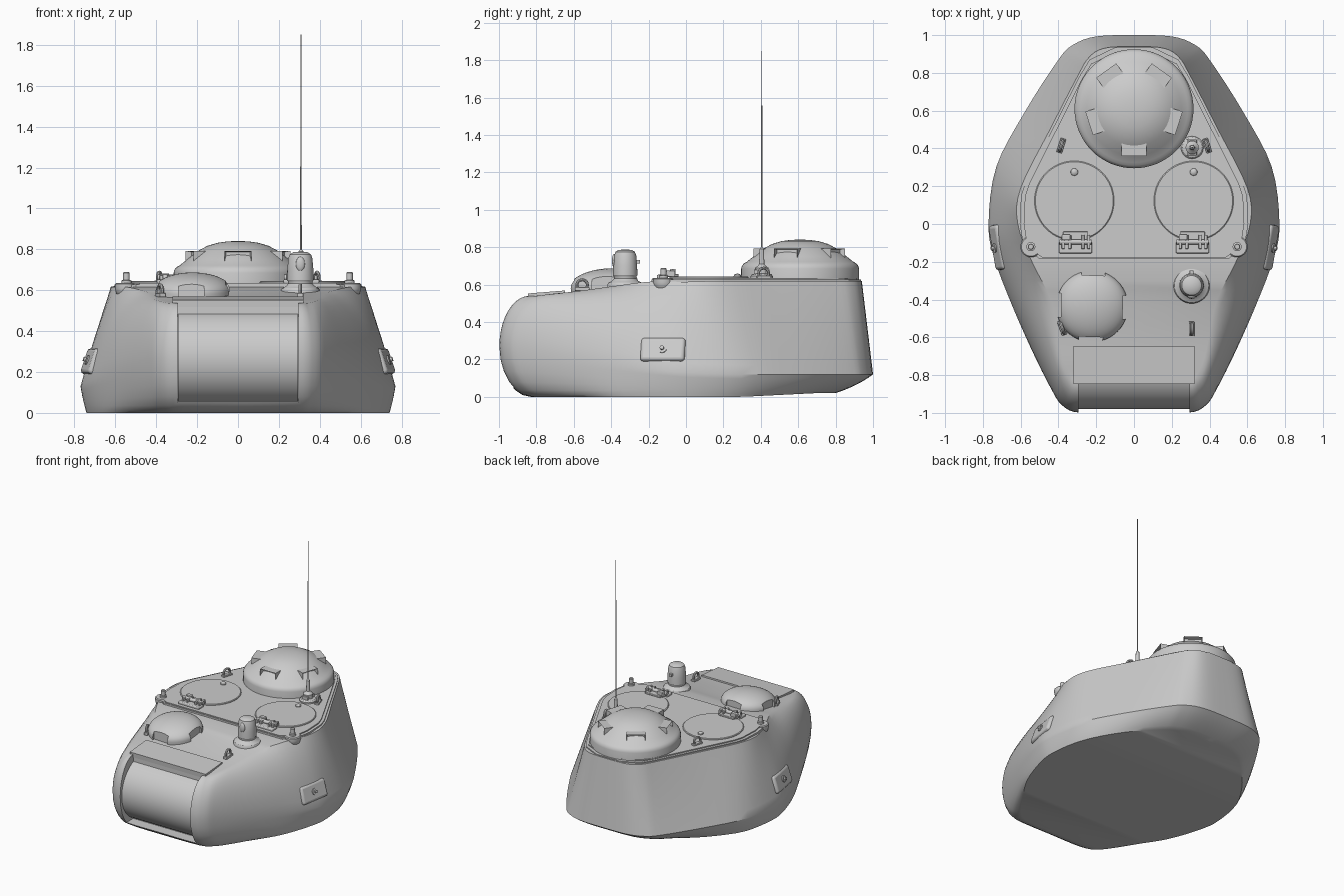
import bpy, bmesh, math
from mathutils import Vector, Matrix, Euler

if "Cube" in bpy.data.objects:
    bpy.data.objects.remove(bpy.data.objects["Cube"])


def finish(name, bm, loc=(0, 0, 0), rot=(0, 0, 0), bevel=0, angle=32):
    bmesh.ops.remove_doubles(bm, verts=bm.verts, dist=1e-5)
    bmesh.ops.recalc_face_normals(bm, faces=bm.faces)
    me = bpy.data.meshes.new(name)
    bm.to_mesh(me)
    bm.free()
    ob = bpy.data.objects.new(name, me)
    bpy.context.collection.objects.link(ob)
    ob.location, ob.rotation_euler = loc, rot
    if bevel:
        m = ob.modifiers.new("bevel", 'BEVEL')
        m.width, m.segments = bevel, 3
    smooth(ob, angle)
    return ob


def smooth(ob, angle=32):
    bpy.ops.object.select_all(action='DESELECT')
    ob.select_set(True)
    bpy.context.view_layer.objects.active = ob
    bpy.ops.object.shade_smooth_by_angle(angle=math.radians(angle))


def box(name, size, loc, rot=(0, 0, 0), bevel=0):
    bm = bmesh.new()
    bmesh.ops.create_cube(bm, size=1)
    bmesh.ops.scale(bm, vec=size, verts=bm.verts)
    return finish(name, bm, loc, rot, bevel)


def lathe(name, profile, loc, rot=(0, 0, 0), n=32):
    bm = bmesh.new()
    rings = [[bm.verts.new((r * math.cos(2 * math.pi * i / n), r * math.sin(2 * math.pi * i / n), z))
              for i in range(n)] for r, z in profile]
    for a, b in zip(rings, rings[1:]):
        for i in range(n):
            bm.faces.new((a[i], a[(i + 1) % n], b[(i + 1) % n], b[i]))
    return finish(name, bm, loc, rot)


def disc(name, r, h, loc, rot=(0, 0, 0), n=32):
    return lathe(name, [(0, 0), (r, 0), (r, h), (0, h)], loc, rot, n)


def plate(name, half, z0, z1):
    bm = bmesh.new()
    ring = half + [(-x, y) for x, y in reversed(half)]
    f = bm.faces.new([bm.verts.new((x, y, z0)) for x, y in ring])
    up = bmesh.ops.extrude_face_region(bm, geom=[f])["geom"]
    for v in up:
        if isinstance(v, bmesh.types.BMVert):
            v.co.z = z1
    return finish(name, bm)


def cut(ob, cutters):
    for c in cutters:
        c.hide_render = True
        m = ob.modifiers.new("cut", 'BOOLEAN')
        m.operation, m.solver, m.object = 'DIFFERENCE', 'EXACT', c
        bpy.context.view_layer.objects.active = ob
        bpy.ops.object.modifier_apply(modifier=m.name)
        bpy.data.objects.remove(c)
    smooth(ob)


# cast shell columns, nose to tail: widest x y z, roof x y z, base x y, roundness
COLS = [Vector(c) for c in (
    (0, -.995, .27, 0, -.845, .54, 0, -.83, 1), (.28, -1, .27, .28, -.84, .54, .28, -.82, 1),
    (.38, -.96, .27, .33, -.80, .54, .36, -.78, 1), (.44, -.87, .26, .37, -.72, .55, .43, -.70, 1),
    (.54, -.67, .23, .40, -.58, .565, .53, -.56, .9), (.65, -.42, .19, .44, -.4, .59, .64, -.38, .75),
    (.74, -.18, .15, .54, -.2, .615, .72, -.15, .4), (.77, 0, .13, .615, 0, .615, .74, .02, .12),
    (.73, .3, .12, .60, .19, .62, .69, .28, .03), (.58, .59, .12, .445, .5, .62, .54, .52, 0),
    (.4, .87, .12, .30, .78, .62, .36, .70, 0), (.32, .95, .12, .24, .88, .62, .28, .76, 0),
    (.2, .993, .12, .16, .93, .62, .18, .795, 0), (0, 1, .12, 0, .94, .62, 0, .8, 0))]


def flip(c):
    return Vector([-v if i in (0, 3, 6) else v for i, v in enumerate(c)])


def column(c):
    wx, wy, wz, tx, ty, tz, bx, by, r = c
    pts = []
    bz = .02 * max(0, min(1, (by - .3) / .4))
    q = max(r, .25)
    for k in range(6):      # base up to the widest point
        a = k / 6
        h = (1 - q) * a + q * math.sin(a * math.pi / 2)
        v = (1 - q) * a + q * (1 - math.cos(a * math.pi / 2))
        pts.append((bx + (wx - bx) * h, by + (wy - by) * h, bz + (wz - bz) * v))
    for k in range(11):     # widest point up to the roof
        a = k / 10
        h = (1 - r) * a + r * (1 - math.cos(a * math.pi / 2))
        v = (1 - r) * a + r * math.sin(a * math.pi / 2)
        pts.append((wx + (tx - wx) * h, wy + (ty - wy) * h, wz + (tz - wz) * v))
    return pts


ext = [flip(COLS[1])] + COLS + [flip(COLS[-2])]
half = []
for i in range(1, len(ext) - 2):
    p0, p1, p2, p3 = ext[i - 1:i + 3]
    for t in (0, .25, .5, .75):
        half.append(.5 * (2 * p1 + (p2 - p0) * t + (2 * p0 - 5 * p1 + 4 * p2 - p3) * t * t
                          + (3 * p1 - p0 - 3 * p2 + p3) * t ** 3))
half.append(COLS[-1])
ring = half + [flip(c) for c in half[-2:0:-1]]
bm = bmesh.new()
grid = [[bm.verts.new(p) for p in column(c)] for c in ring]
N = len(grid)
for i in range(N):
    a, b = grid[i], grid[(i + 1) % N]
    for k in range(len(a) - 1):
        bm.faces.new((a[k], b[k], b[k + 1], a[k + 1]))
for k in (0, -1):           # roof and floor strips
    for i in range(len(half) - 1):
        q = [grid[i][k], grid[i + 1][k], grid[(N - i - 1) % N][k], grid[(N - i) % N][k]]
        bm.faces.new(list(dict.fromkeys(q)))
shell = finish("turret_shell", bm)

# gun opening with rounded shield and hood
cut(shell, [box("opening_cutter", (.59, .4, .7), (0, -1.04, .40))])
bm = bmesh.new()
bmesh.ops.create_cone(bm, cap_ends=True, segments=64, radius1=.235, radius2=.235, depth=.588)
finish("gun_shield", bm, (0, -.745, .27), (0, math.pi / 2, 0))
box("shield_hood", (.64, .2, .035), (0, -.745, .543), (.08, 0, 0))

# roof plate with stepped rim
rim = [(.50, -.185), (.585, -.12), (.605, 0), (.598, .15), (.575, .22), (.29, .78), (.235, .87), (.1, .935)]
plate("roof_rim", rim, .59, .628)
plate("roof_plate", [(x * .965, y * .975) for x, y in rim], .60, .636)

# commander dome with five vision blocks
lathe("cupola", [(0, .59), (.315, .59), (.315, .685), (.311, .70), (.30, .714), (.285, .722), (.25, .75),
                 (.2, .79), (.15, .817), (.1, .832), (.05, .839), (0, .841)], (0, .61, 0), n=64)
for i in range(5):
    a = math.radians(-90 + 72 * i)
    bm = bmesh.new()
    bmesh.ops.create_cube(bm, size=1)
    bmesh.ops.scale(bm, vec=(.11, .13, .05), verts=bm.verts)
    bm.normal_update()
    face = [max(bm.faces, key=lambda f: f.normal.x)]
    bmesh.ops.inset_individual(bm, faces=face, thickness=.008)
    bmesh.ops.translate(bm, vec=(-.03, 0, 0), verts=face[0].verts)
    finish("vision_block", bm, (.195 * math.cos(a), .61 + .195 * math.sin(a), .768), (0, 0, a))

# ventilator dome with four edge notches
R = .19
vent = lathe("ventilator", [(0, -.01), (R, -.01), (R, .012)] +
             [(R * math.cos(t * math.pi / 20), .012 + .085 * math.sin(t * math.pi / 20)) for t in range(1, 11)],
             (-.222, -.435, .588), (.11, 0, 0), 48)
bpy.context.view_layer.update()
cut(vent, [box("notch_cutter", (.1, .125, .3), (-.222 + .213 * math.cos(a), -.435 + .213 * math.sin(a), .6), (0, 0, a))
           for a in (math.radians(-2 + 90 * i) for i in range(4))])
disc("ventilator_seat", .155, .04, (-.222, -.435, .565), (.11, 0, 0))

# sight post
lathe("sight_post", [(0, .56), (.096, .56), (.096, .60), (.09, .61), (.07, .62), (.06, .632), (.06, .642), (.065, .65),
                     (.064, .70), (.059, .755), (.052, .775), (.035, .786), (0, .787)], (.305, -.325, 0))
bm = bmesh.new()
bmesh.ops.create_uvsphere(bm, u_segments=20, v_segments=10, radius=1,
                          matrix=Matrix.Diagonal((.022, .012, .036, 1)))
finish("sight_window", bm, (.305, -.384, .728))
box("sight_latch", (.02, .03, .02), (.305, -.26, .722), bevel=.003)

# aerial
lathe("aerial_base", [(0, .62), (.06, .62), (.06, .645), (.052, .655), (.035, .66), (.035, .69), (.022, .70),
                      (.014, .71), (.012, .79), (.004, .80), (.0035, 1.2), (.002, 1.85), (0, 1.85)], (.308, .405, 0), n=20)
box("aerial_bracket", (.05, .085, .045), (.308, .405, .658), bevel=.004)


# lifting rings
def lift_ring(x, y, z, yaw):
    n, m = 20, 8
    bm = bmesh.new()
    vs = [[bm.verts.new((.009 * math.sin(b), (.028 + .008 * math.cos(b)) * math.cos(a),
                         (.028 + .008 * math.cos(b)) * math.sin(a)))
           for b in (2 * math.pi * j / m for j in range(m))] for a in (2 * math.pi * i / n for i in range(n))]
    for i in range(n):
        for j in range(m):
            bm.faces.new((vs[i][j], vs[(i + 1) % n][j], vs[(i + 1) % n][(j + 1) % m], vs[i][(j + 1) % m]))
    finish("lifting_ring", bm, (x, y, z + .022), (0, 0, yaw))
    box("ring_foot", (.03, .078, .02), (x, y, z), (0, 0, yaw), .004)


lift_ring(-.385, .415, .638, -.3)
lift_ring(.387, .415, .638, .3)
lift_ring(-.38, -.55, .576, .35)
lift_ring(.305, -.555, .576, 0)

for s in (-1, 1):
    # round roof hatch with knob
    x = s * .316
    lathe("hatch", [(0, .62), (.211, .62), (.211, .640), (.206, .644), (0, .644)], (x, .123, 0), n=64)
    lathe("hatch_knob", [(.02, 0), (.019, .008), (.012, .014), (0, .016)], (x, .275, .643), n=16)
    # hatch hinge
    hx = s * .31
    box("hinge_base", (.175, .06, .02), (hx, -.125, .643), bevel=.006)
    box("hinge_leaf", (.13, .05, .014), (hx, -.065, .650), bevel=.004)
    disc("hinge_pin", .014, .17, (hx - .085, -.095, .662), (0, math.pi / 2, 0), 16)
    for dx in (-.065, -.03, .04, .07):
        box("hinge_lug", (.016, .075, .034), (hx + dx, -.095, .658), bevel=.004)
    box("hinge_catch", (.045, .03, .03), (hx - .05, -.07, .668), bevel=.005)
    # roof corner boss with pin
    lathe("corner_boss", [(0, .56), (.03, .565), (.05, .585), (.056, .61), (.056, .630), (.05, .636), (0, .636)],
          (s * .546, -.12, 0), n=28)
    lathe("corner_pin", [(0, .62), (.024, .62), (.024, .648), (.016, .65), (.016, .684), (.013, .688), (0, .688)],
          (s * .546, -.12, 0), n=16)
    # side port pad with plug
    rot = Euler((0, -.33, -.17))
    out = rot.to_matrix() @ Vector((1, 0, 0))
    c = Vector((.698, -.12, .245))
    for name, d, r in (("port_plug", .035, .024), ("port_pin", .05, .011)):
        e = c + out * d
        quat = (out * Vector((s, 1, 1))).to_track_quat('Z', 'Y').to_euler()
        disc(name, r, .012, (s * e.x, e.y, e.z), quat, 20)
    box("port_pad", (.08, .24, .13), (s * c.x, c.y, c.z), (0, s * -.33, s * -.17), .018)
